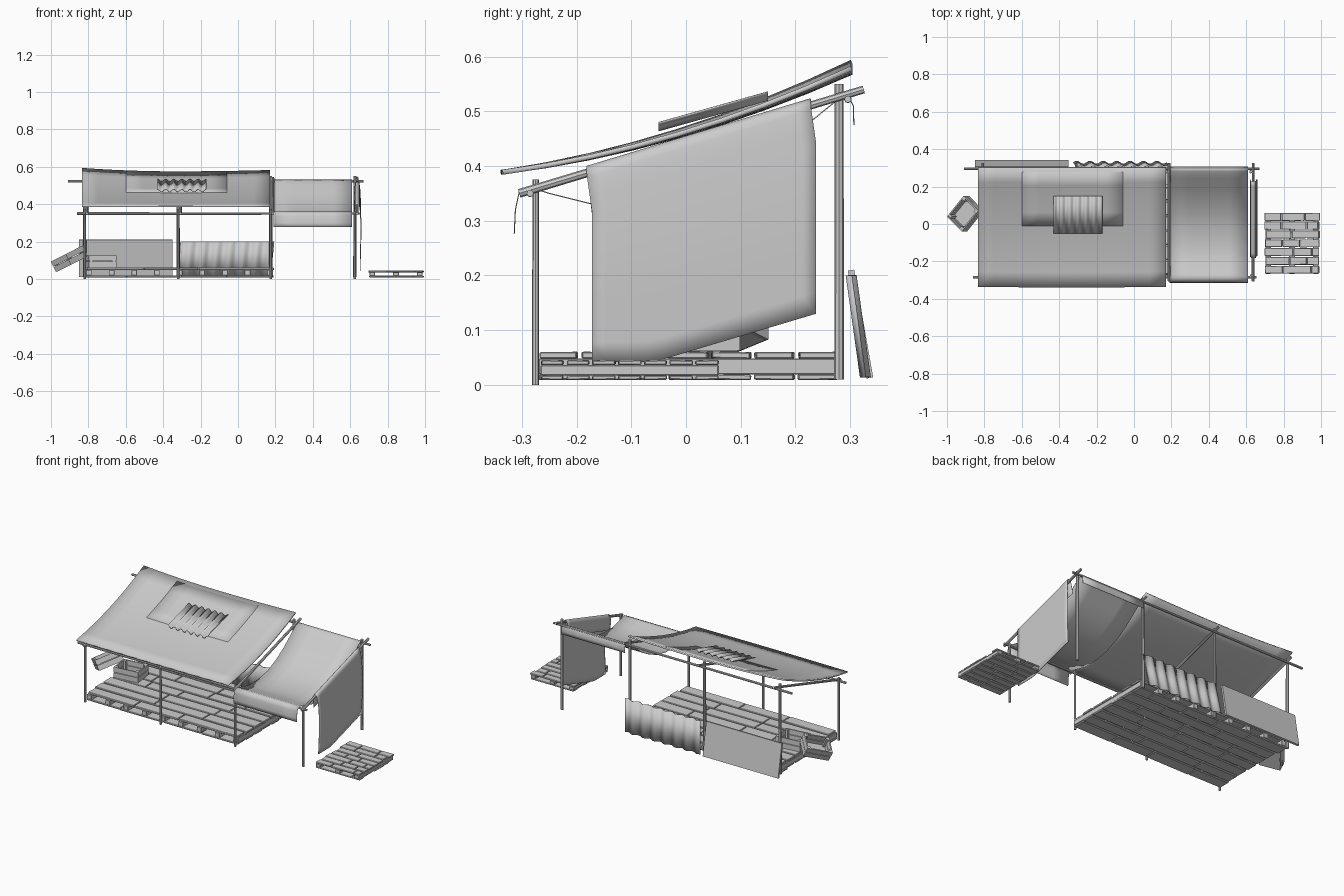
import bpy, bmesh, math, random
from mathutils import Vector, Matrix, Euler

if "Cube" in bpy.data.objects:
    bpy.data.objects.remove(bpy.data.objects["Cube"])

random.seed(4)


def finish(bm, name, smooth=False):
    bmesh.ops.recalc_face_normals(bm, faces=bm.faces[:])
    me = bpy.data.meshes.new(name)
    bm.to_mesh(me)
    bm.free()
    for p in me.polygons:
        p.use_smooth = smooth
    ob = bpy.data.objects.new(name, me)
    bpy.context.collection.objects.link(ob)
    return ob


def add_box(bm, c, s, rot=None):
    m = Matrix.Translation(c)
    if rot:
        m = m @ Euler(rot).to_matrix().to_4x4()
    bmesh.ops.create_cube(bm, size=1, matrix=m @ Matrix.Diagonal((*s, 1)))


def pole(name, a, b, r=0.007):
    a, b = Vector(a), Vector(b)
    d = b - a
    m = Matrix.Translation((a + b) / 2) @ d.to_track_quat('Z', 'Y').to_matrix().to_4x4()
    bm = bmesh.new()
    bmesh.ops.create_cone(bm, cap_ends=True, segments=8, radius1=r, radius2=r * 0.9,
                          depth=d.length, matrix=m)
    return finish(bm, name)


def sheet(name, fn, nu, nv, thick, smooth=True):
    """Grid surface fn(u, v), given a thickness."""
    bm = bmesh.new()
    g = [[bm.verts.new(fn(i / nu, j / nv)) for j in range(nv + 1)] for i in range(nu + 1)]
    for i in range(nu):
        for j in range(nv):
            bm.faces.new((g[i][j], g[i + 1][j], g[i + 1][j + 1], g[i][j + 1]))
    ob = finish(bm, name, smooth)
    mod = ob.modifiers.new("thickness", 'SOLIDIFY')
    mod.thickness = thick
    mod.offset = 0
    return ob


def along(pts, t):
    """Point at fraction t along a profile."""
    f = t * (len(pts) - 1)
    i = min(int(f), len(pts) - 2)
    k = f - i
    return [p + (q - p) * k for p, q in zip(pts[i], pts[i + 1])]


def pallet(name, x0, x1, y0, y1, rows, stringers, zs, lengths):
    """Two layers of staggered planks around stringers; zs = four layer heights."""
    bm = bmesh.new()
    pitch = (y1 - y0) / rows
    for za, zb in ((zs[0], zs[1]), (zs[2], zs[3])):
        for r in range(rows):
            x = x0 + random.uniform(-0.006, 0.006)
            while x < x1 - 0.01:
                e = x + random.uniform(*lengths)
                if e > x1 - lengths[0] * 0.5:
                    e = x1 + random.uniform(-0.006, 0.006)
                add_box(bm, ((x + e) / 2, y0 + (r + 0.5) * pitch, (za + zb) / 2),
                        (e - x - 0.004, pitch * random.uniform(0.84, 0.92), zb - za),
                        (random.uniform(-.02, .02), 0, random.uniform(-.01, .01)))
                x = e
    for i in range(stringers):
        x = x0 + 0.018 + (x1 - x0 - 0.036) * i / (stringers - 1)
        add_box(bm, (x, (y0 + y1) / 2, (zs[1] + zs[2]) / 2),
                (0.03, y1 - y0 - 0.004, zs[2] - zs[1]))
    ob = finish(bm, name)
    mod = ob.modifiers.new("worn_edges", 'BEVEL')
    mod.width = 0.002
    mod.segments = 1


def crate(name, loc, rot, s):
    """Open slatted box."""
    w, d, h = s
    t = 0.007
    bm = bmesh.new()
    add_box(bm, (0, 0, -h / 2 + t / 2), (w - t, d - t, t))
    for k in (-1, 1):
        for z in (-h / 4, h / 4):
            add_box(bm, (0, k * (d - t) / 2, z), (w, t, h / 2 - 0.003))
            add_box(bm, (k * (w - t) / 2, 0, z), (t, d - 2 * t, h / 2 - 0.003))
        for j in (-1, 1):
            add_box(bm, (k * (w / 2 - 0.014), j * (d / 2 - 0.014), 0), (0.014, 0.014, h - 0.004))
    ob = finish(bm, name)
    ob.location = loc
    ob.rotation_euler = rot


# Timber frame: posts, rails and sloped rafters
for i, x in enumerate((-0.82, -0.32, 0.175, 0.625)):
    pole(f"front_post_{i}", (x, -0.275, 0), (x, -0.275, 0.375 if i < 3 else 0.36), 0.0065)
    pole(f"back_post_{i}", (x, 0.28, 0.01), (x, 0.28, 0.55), 0.009)
    xr = x + 0.012
    pole(f"rafter_{i}", (xr, -0.305, 0.35), (xr, 0.325, 0.54), 0.008)
pole("front_rail", (-0.86, -0.285, 0.35), (0.655, -0.285, 0.35), 0.007)
pole("back_rail", (-0.91, 0.296, 0.522), (0.67, 0.296, 0.522), 0.007)


# Sagging main roof
def roof_z(x, y):
    t = (y + 0.34) / 0.64
    k = (x + 0.33) / 0.5
    lift = 0.018 * k * k * t * (1 if k < 0 else 0.4)
    return 0.388 + 0.077 * t + 0.105 * t * t + lift


def roof(u, v):
    x, y = -0.835 + 1.005 * u, -0.335 + 0.638 * v
    return x, y - 0.004 * math.sin(math.pi * u) * (1 - v), roof_z(x, y)


def patch(u, v):
    x, y = -0.6 + 0.54 * u, -0.01 + 0.29 * v
    return x, y, roof_z(x, y) + 0.003


sheet("main_roof", roof, 12, 8, 0.009)
sheet("roof_patch", patch, 6, 4, 0.005)


# Corrugated sheet lying on the roof
def roof_tin(u, v):
    return (-0.43 + 0.26 * u, -0.05 + 0.2 * v,
            0.472 + 0.056 * v + 0.007 * math.cos(u * 12 * math.pi))


sheet("roof_corrugated_sheet", roof_tin, 48, 1, 0.003)

# Hanging canopy between the rails on the right
canopy_profile = [(0.307, 0.475), (0.306, 0.51), (0.296, 0.53), (0.272, 0.517), (0.22, 0.475),
                  (0.16, 0.428), (0.09, 0.385), (0.01, 0.35), (-0.08, 0.331), (-0.17, 0.33),
                  (-0.25, 0.35), (-0.285, 0.361), (-0.305, 0.352), (-0.312, 0.32), (-0.314, 0.277)]
sheet("side_canopy", lambda u, v: (0.19 + 0.42 * u, *along(canopy_profile, v)), 4, 28, 0.002)

# Curtain draped over the outer rafter
curtain_profile = [(0.621, -0.075), (0.624, -0.02), (0.629, 0.006), (0.638, 0.012),
                   (0.648, 0.004), (0.652, -0.02), (0.655, -0.07)]


def curtain(u, v):
    y = -0.182 + 0.41 * u
    top = 0.35 + (y + 0.305) * 0.302
    if v < 0.6:
        x, dz = along(curtain_profile, v / 0.6)
        drop = min(1, max(0, -dz / 0.07))
        return x, y + 0.01 * drop, top + dz
    k = (v - 0.6) / 0.4
    bottom = 0.042 + 0.088 * max(0, (u - 0.28) / 0.72)
    return 0.655 + 0.003 * math.sin(4 * k), y + 0.01, top - 0.07 + (bottom - top + 0.07) * k


sheet("side_curtain", curtain, 16, 20, 0.002)

# Pallet floor and the spare pallet
pallet("deck", -0.815, 0.19, -0.272, 0.28, 7, 9, (0.009, 0.019, 0.048, 0.06), (0.2, 0.42))
pallet("spare_pallet", 0.7, 0.99, -0.268, 0.062, 7, 3, (0.009, 0.017, 0.036, 0.045), (0.08, 0.16))

# Panels leaning against the back posts
bm = bmesh.new()
add_box(bm, (-0.6, 0.319, 0.111), (0.5, 0.012, 0.2), (math.radians(10), 0, 0))
finish(bm, "back_flat_panel")


def back_tin(u, v):
    return (-0.325 + 0.5 * u + 0.018 * v, 0.328 - 0.026 * v + 0.008 * math.sin(u * 14 * math.pi),
            0.014 + 0.186 * v)


sheet("back_corrugated_panel", back_tin, 56, 1, 0.004)

# Crates: one on the deck, one tipped against its edge
crate("deck_crate", (-0.73, 0.03, 0.094), (0, 0, 0.12), (0.15, 0.12, 0.066))
tilt = Matrix.Rotation(math.radians(-27), 3, 'Y') @ Matrix.Rotation(math.radians(48), 3, 'Z')
crate("tipped_crate", (-0.902, 0.055, 0.108), tilt.to_euler(), (0.15, 0.12, 0.065))
